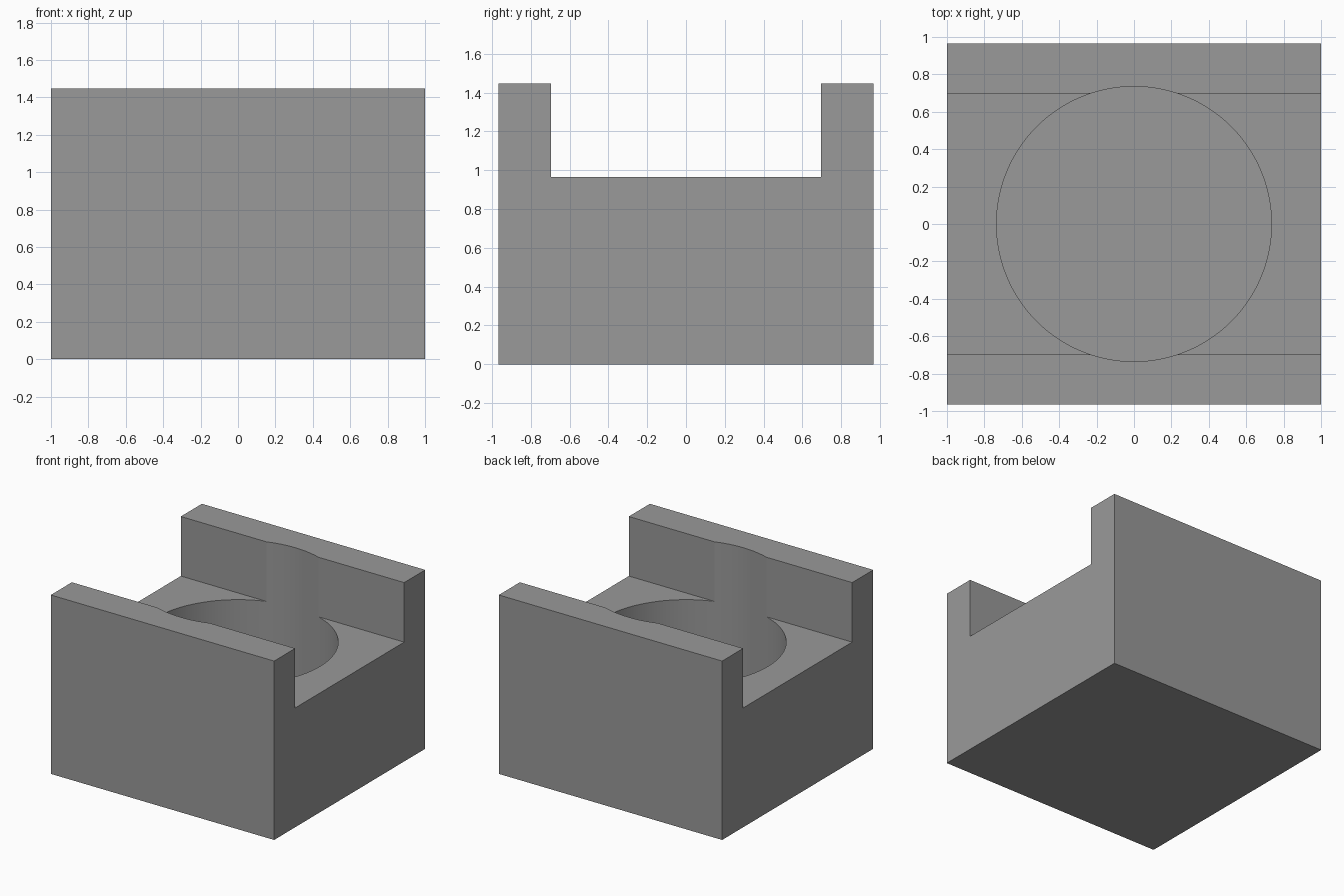
import bpy, bmesh, math

if "Cube" in bpy.data.objects:
    bpy.data.objects.remove(bpy.data.objects["Cube"])

HALF_X, HALF_Y = 1.0, 0.966
TOP, SHELF = 1.448, 0.966      # rail top and channel floor
CHANNEL = 0.697                # half width of the channel
RADIUS, BORE_FLOOR = 0.735, 0.26

grey = bpy.data.materials.new("grey")
grey.diffuse_color = (0.32, 0.32, 0.32, 1)
grey.use_nodes = True
grey.node_tree.nodes["Principled BSDF"].inputs["Base Color"].default_value = grey.diffuse_color


def add_object(name, bm):
    bmesh.ops.recalc_face_normals(bm, faces=bm.faces)
    mesh = bpy.data.meshes.new(name)
    bm.to_mesh(mesh)
    bm.free()
    mesh.materials.append(grey)
    obj = bpy.data.objects.new(name, mesh)
    bpy.context.collection.objects.link(obj)
    return obj


# Block with a channel: U-shaped profile extruded along x
profile = [(-HALF_Y, 0), (HALF_Y, 0), (HALF_Y, TOP), (CHANNEL, TOP),
           (CHANNEL, SHELF), (-CHANNEL, SHELF), (-CHANNEL, TOP), (-HALF_Y, TOP)]
bm = bmesh.new()
face = bm.faces.new([bm.verts.new((-HALF_X, y, z)) for y, z in profile])
side = bmesh.ops.extrude_face_region(bm, geom=[face])
moved = [v for v in side["geom"] if isinstance(v, bmesh.types.BMVert)]
bmesh.ops.translate(bm, verts=moved, vec=(2 * HALF_X, 0, 0))
block = add_object("channel_block", bm)

# Round blind pocket, also scooping the inner faces of both rails
bm = bmesh.new()
bmesh.ops.create_cone(bm, cap_ends=True, segments=128, radius1=RADIUS,
                      radius2=RADIUS, depth=2)
bmesh.ops.translate(bm, verts=bm.verts, vec=(0, 0, BORE_FLOOR + 1))
cutter = add_object("pocket_cutter", bm)
cutter.hide_render = True

cut = block.modifiers.new("pocket", 'BOOLEAN')
cut.operation = 'DIFFERENCE'
cut.solver = 'EXACT'
cut.object = cutter

bpy.context.view_layer.objects.active = block
block.select_set(True)
bpy.ops.object.modifier_apply(modifier=cut.name)
bpy.data.objects.remove(cutter)

# Smooth pocket wall, crisp edges; the rail notches meet at a shallow angle
bpy.ops.object.shade_smooth_by_angle(angle=math.radians(15))
